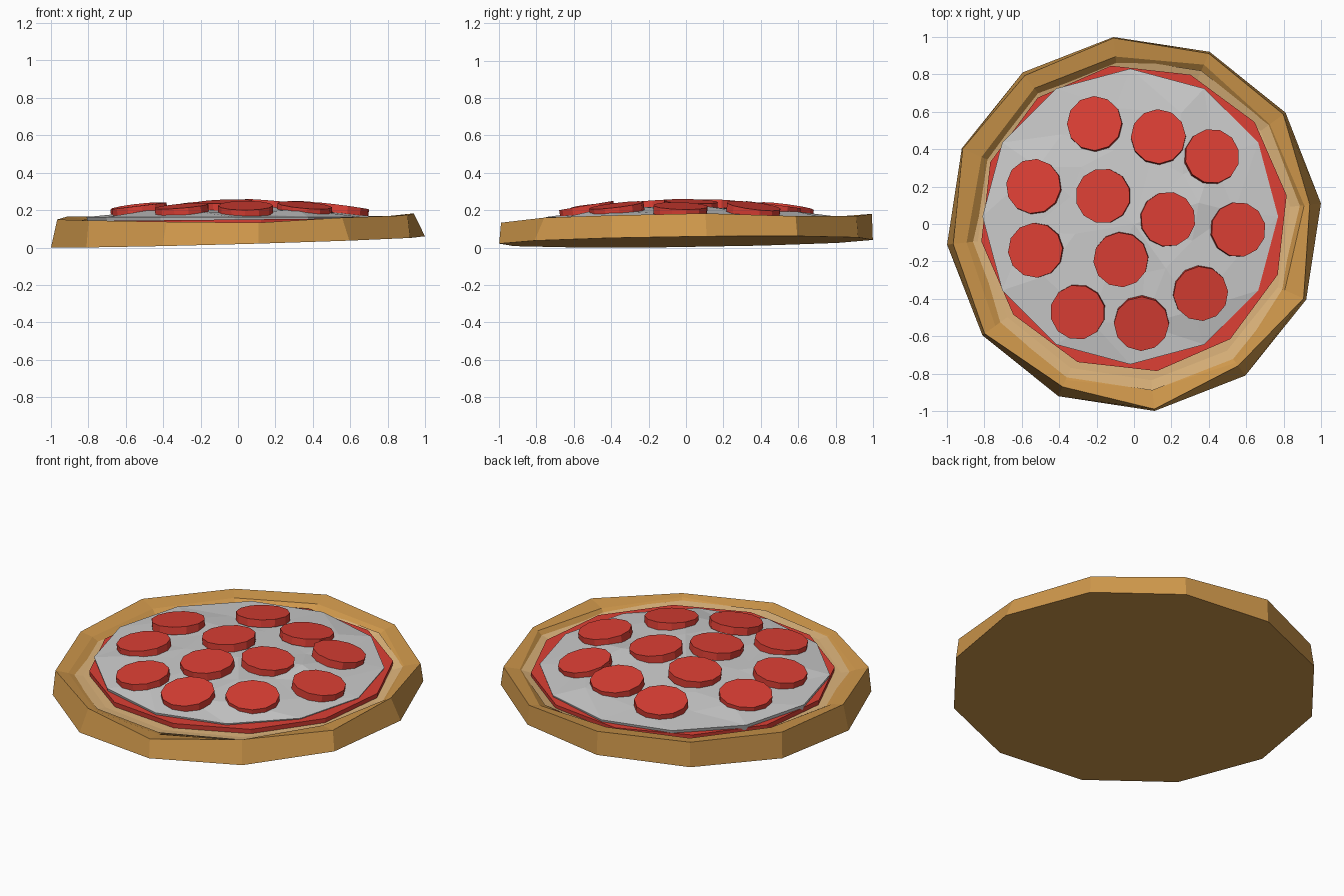
import bpy, bmesh, math, random
from mathutils import Vector

if "Cube" in bpy.data.objects:
    bpy.data.objects.remove(bpy.data.objects["Cube"])

random.seed(4)
N = 12
START = math.radians(6.3)


def material(name, rgb):
    m = bpy.data.materials.new(name)
    m.diffuse_color = (*rgb, 1)
    m.use_nodes = True
    m.node_tree.nodes["Principled BSDF"].inputs["Base Color"].default_value = m.diffuse_color
    return m


BROWN = material("baked_crust", (0.62, 0.31, 0.07))
TAN = material("dough", (0.73, 0.46, 0.20))
RED = material("red", (0.72, 0.05, 0.035))


def loft(name, rings, mat=None, centre=None):
    """Skin a stack of 12-point rings, bottom to top, and close both ends."""
    bm = bmesh.new()
    loops = [[bm.verts.new(p) for p in r] for r in rings]
    for a, b in zip(loops, loops[1:]):
        for i in range(N):
            j = (i + 1) % N
            bm.faces.new((a[i], a[j], b[j], b[i]))
    bm.faces.new(loops[0][::-1])
    if centre is None:
        bm.faces.new(loops[-1])
    else:
        c = bm.verts.new(centre)
        for i in range(N):
            bm.faces.new((loops[-1][i], loops[-1][(i + 1) % N], c))
    bmesh.ops.recalc_face_normals(bm, faces=bm.faces[:])
    me = bpy.data.meshes.new(name)
    bm.to_mesh(me)
    bm.free()
    ob = bpy.data.objects.new(name, me)
    bpy.context.collection.objects.link(ob)
    if mat:
        me.materials.append(mat)
    return ob


def ring(radii, z, cx=0, cy=0, start=START):
    """Ring of points; radii is a number or list, z a number, list or f(x, y)."""
    pts = []
    for i in range(N):
        a = start + i * math.tau / N
        r = radii[i] if isinstance(radii, list) else radii
        x, y = cx + r * math.cos(a), cy + r * math.sin(a)
        h = z(x, y) if callable(z) else z[i] if isinstance(z, list) else z
        pts.append((x, y, h))
    return pts


# Crust: slightly tilted base, uneven rim, sloping inner lip
def base(x, y):
    return 0.031 + 0.028 * x + 0.013 * y


rim_r = [0.945, 0.99, 0.995, 1.0, 0.985, 1.0, 0.972, 0.99, 0.95, 0.995, 0.94, 0.99]
rim_z = [0.183, 0.168, 0.168, 0.18, 0.165, 0.165, 0.15, 0.145, 0.138, 0.133, 0.16, 0.172]
lip_r = [0.915, 0.90, 0.93, 0.90, 0.90, 0.89, 0.90, 0.92, 0.91, 0.89, 0.92, 0.88]
lip_z = [z - 0.015 for z in rim_z]
loft("crust", [ring(1.005, base), ring(rim_r, rim_z), ring(lip_r, lip_z),
               ring(0.84, 0.10)], BROWN)

# Dough bed inside the rim
loft("dough_bed", [ring(0.80, 0.08), ring(0.895, lambda x, y: 0.133 + 0.016 * x + 0.006 * y),
                   ring(0.84, lambda x, y: 0.122 + 0.012 * x)], TAN)

# Sauce layer
loft("sauce", [ring(0.82, 0.10, 0, 0.03, START + 0.04),
               ring(0.825, lambda x, y: 0.150 + 0.01 * x, 0, 0.03, START + 0.04)], RED)


# Cheese: lumpy dome of jittered rings
def dome(x, y):
    return 0.221 - 0.088 * (x * x + y * y)


def lumpy(r, amount, turn):
    pts = ring(r, dome, -0.02, 0.04, turn)
    return [(x + random.uniform(-.04, .04), y + random.uniform(-.04, .04),
             z + random.uniform(-amount, amount * 0.6)) for x, y, z in pts]


cheese = loft("cheese", [ring(0.78, 0.13, -0.02, 0.04, 0), ring(0.79, 0.163, -0.02, 0.04, 0),
                         lumpy(0.58, 0.018, 0.1), lumpy(0.34, 0.02, 0.2)],
              centre=(0, 0, 0.215))
bm = bmesh.new()
bm.from_mesh(cheese.data)
bmesh.ops.triangulate(bm, faces=bm.faces[:])
bm.to_mesh(cheese.data)
bm.free()

# Pepperoni slices, each leaning with the dome
spots = [(-0.21, 0.535), (0.13, 0.465), (0.415, 0.36), (-0.535, 0.20),
         (-0.165, 0.15), (0.18, 0.025), (0.555, -0.03), (-0.525, -0.14),
         (-0.07, -0.19), (0.355, -0.37), (-0.30, -0.47), (0.04, -0.53)]
for k, (x, y) in enumerate(spots):
    ob = loft(f"pepperoni_{k + 1}", [ring(0.147, -0.022, start=0), ring(0.147, 0.022, start=0)], RED)
    ob.location = (x, y, dome(x, y) + 0.007)
    normal = Vector((0.25 * x + random.uniform(-.04, .04),
                     0.25 * y + random.uniform(-.04, .04), 1))
    ob.rotation_euler = normal.to_track_quat('Z', 'Y').to_euler()
